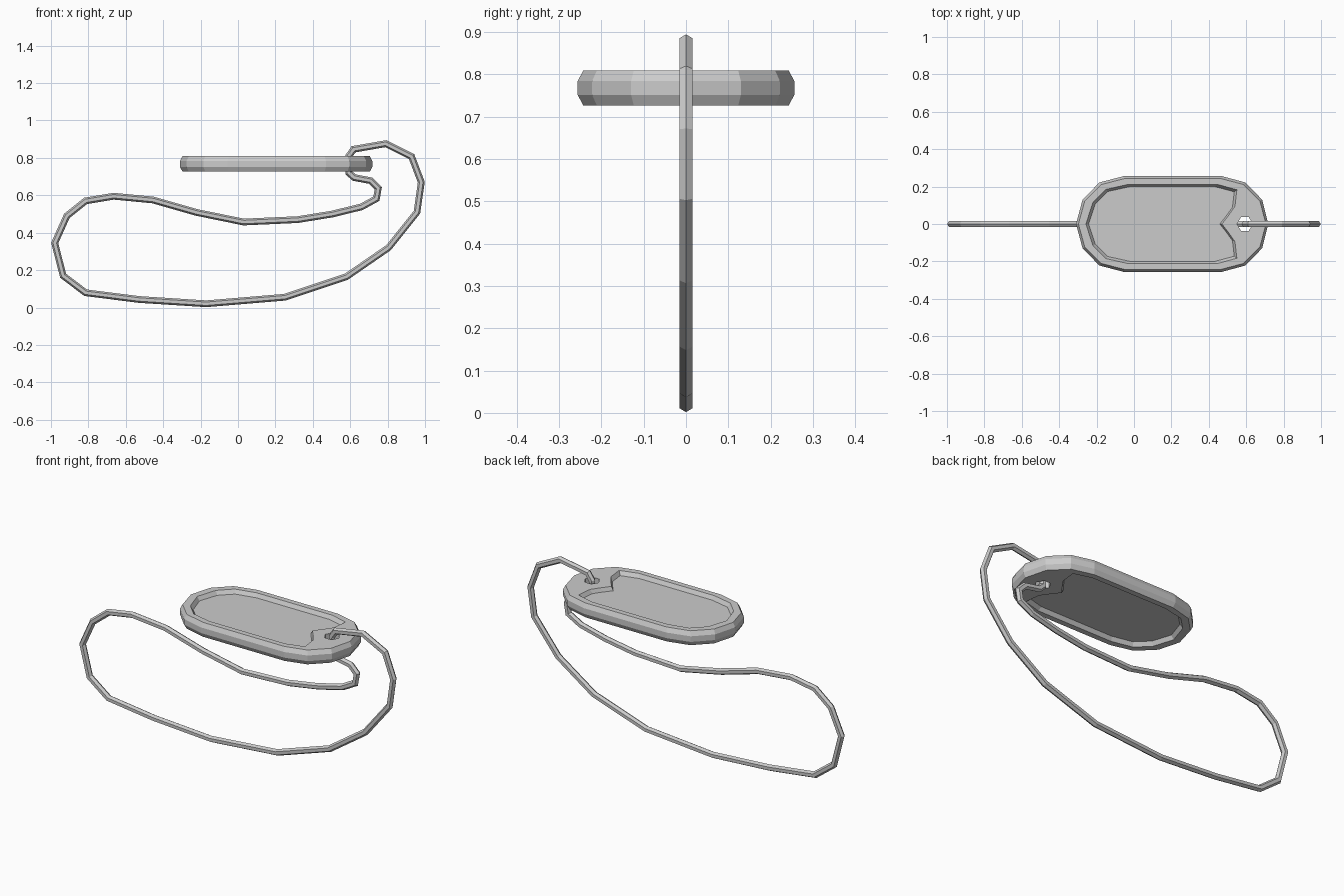
import bpy, bmesh, math
from mathutils import Vector

if "Cube" in bpy.data.objects:
    bpy.data.objects.remove(bpy.data.objects["Cube"])


def make_object(name, bm):
    bmesh.ops.recalc_face_normals(bm, faces=bm.faces[:])
    mesh = bpy.data.meshes.new(name)
    bm.to_mesh(mesh)
    bm.free()
    obj = bpy.data.objects.new(name, mesh)
    bpy.context.collection.objects.link(obj)
    return obj


def mirrored(half):
    """Close a half outline that starts and ends on y = 0."""
    return half + [(x, -y) for x, y in half[-2:0:-1]]


def loft(name, outline, levels, centre):
    """Stack scaled copies of an outline; levels are (z, scale x, scale y)."""
    bm = bmesh.new()
    rings = [[bm.verts.new((centre + (x - centre) * sx, y * sy, z)) for x, y in outline]
             for z, sx, sy in levels]
    n = len(outline)
    for a, b in zip(rings, rings[1:]):
        for i in range(n):
            j = (i + 1) % n
            bm.faces.new((a[i], a[j], b[j], b[i]))
    bm.faces.new(rings[0])
    bm.faces.new(rings[-1])
    return make_object(name, bm)


def cut(target, cutter):
    mod = target.modifiers.new("cut", 'BOOLEAN')
    mod.operation = 'DIFFERENCE'
    mod.solver = 'EXACT'
    mod.object = cutter
    bpy.context.view_layer.objects.active = target
    bpy.ops.object.modifier_apply(modifier=mod.name)
    bpy.data.objects.remove(cutter, do_unlink=True)


# Tag body with chamfered rim
body = mirrored([(-0.31, 0), (-0.275, 0.13), (-0.185, 0.222), (-0.055, 0.256),
                 (0.47, 0.256), (0.595, 0.222), (0.685, 0.13), (0.718, 0)])
tag = loft("tag_plate", body, [(0.727, 0.975, 0.95), (0.752, 1, 1),
                               (0.784, 1, 1), (0.809, 0.975, 0.95)], 0.204)

# Recessed panels on both faces
panel = mirrored([(-0.257, 0), (-0.22, 0.115), (-0.15, 0.185), (-0.03, 0.212),
                  (0.445, 0.212), (0.55, 0.183), (0.54, 0.095), (0.505, 0.045), (0.47, 0)])
for surface, side in ((0.809, 1), (0.727, -1)):
    levels = [(surface - side * 0.022, 0.965, 0.94), (surface, 1, 1), (surface + side * 0.03, 1, 1)]
    cut(tag, loft("panel_cutter", panel, levels, 0.15))

# Cord hole
hexagon = [(0.593 + 0.042 * math.cos(i * math.pi / 3), 0.042 * math.sin(i * math.pi / 3))
           for i in range(6)]
cut(tag, loft("hole_cutter", hexagon, [(0.65, 1, 1), (0.9, 1, 1)], 0.593))

# Closed cord loop, hexagonal section swept in the XZ plane
path = [(0.593, 0.81), (0.618, 0.846), (0.79, 0.876), (0.928, 0.807), (0.98, 0.67),
        (0.957, 0.51), (0.805, 0.32), (0.58, 0.165), (0.25, 0.055), (-0.17, 0.02),
        (-0.53, 0.043), (-0.815, 0.079), (-0.935, 0.17), (-0.98, 0.345), (-0.915, 0.49),
        (-0.815, 0.57), (-0.665, 0.595), (-0.455, 0.575), (-0.22, 0.508), (0.03, 0.457),
        (0.32, 0.47), (0.505, 0.5), (0.66, 0.538), (0.74, 0.582), (0.75, 0.638),
        (0.71, 0.678), (0.62, 0.695), (0.593, 0.72)]
points = [Vector((x, 0, z)) for x, z in path]
bm = bmesh.new()
rings = []
for i, p in enumerate(points):
    before = (p - points[i - 1]).normalized()
    after = (points[(i + 1) % len(points)] - p).normalized()
    tangent = (before + after).normalized()
    normal = Vector((-tangent.z, 0, tangent.x)) / max(tangent.dot(after), 0.7)
    rings.append([bm.verts.new(p + normal * 0.018 * math.cos(k * math.pi / 3)
                               + Vector((0, 0.018 * math.sin(k * math.pi / 3), 0)))
                  for k in range(6)])
for i, a in enumerate(rings):
    b = rings[(i + 1) % len(rings)]
    for k in range(6):
        m = (k + 1) % 6
        bm.faces.new((a[k], a[m], b[m], b[k]))
make_object("cord_loop", bm)
